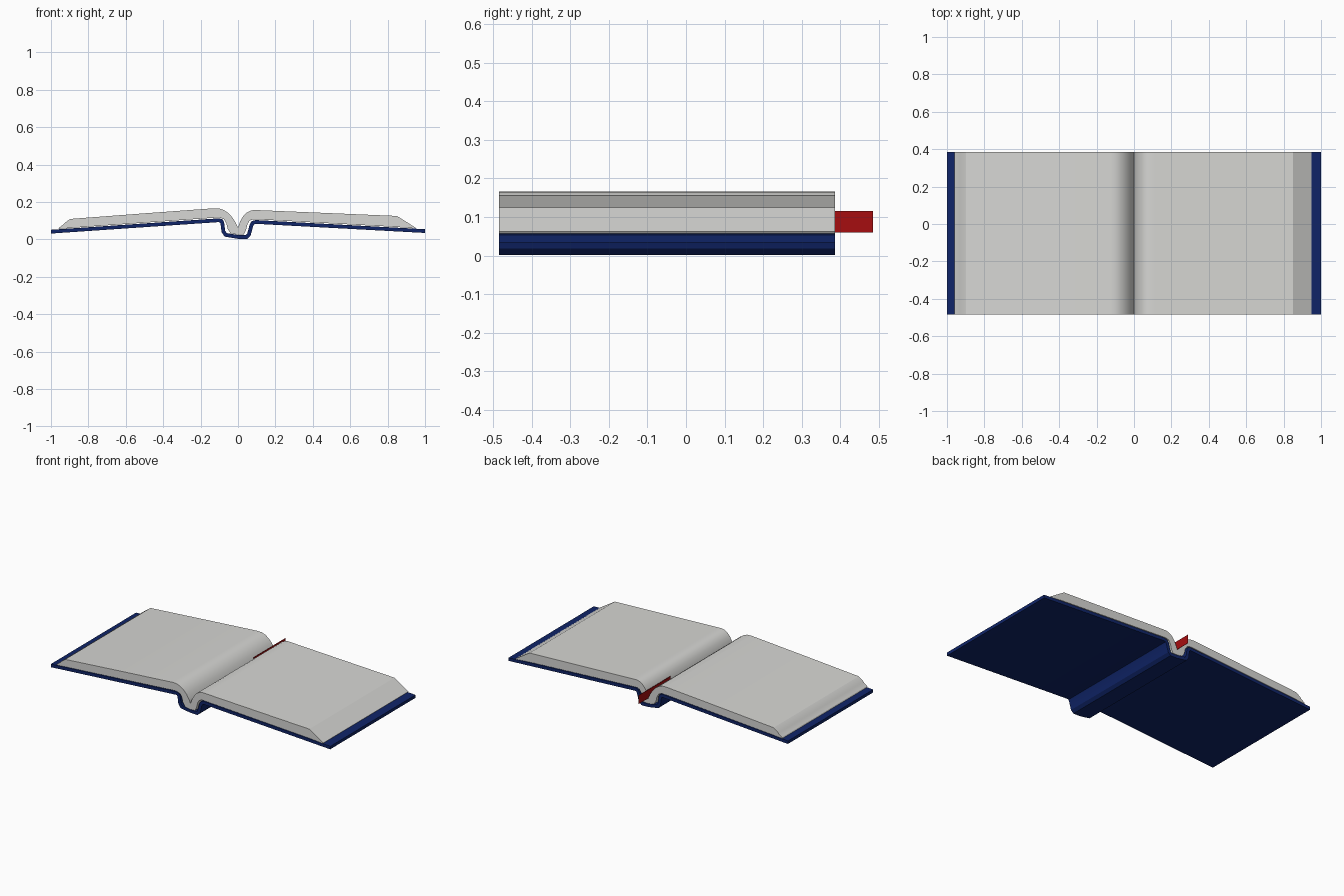
import bpy, bmesh, math
from mathutils import Vector

if "Cube" in bpy.data.objects:
    bpy.data.objects.remove(bpy.data.objects["Cube"])

Y0, Y1 = -0.485, 0.386   # depth of the open book


def material(name, rgb):
    m = bpy.data.materials.new(name)
    m.diffuse_color = (*rgb, 1)
    m.use_nodes = True
    m.node_tree.nodes["Principled BSDF"].inputs["Base Color"].default_value = m.diffuse_color
    return m


NAVY = material("navy_cover", (0.005, 0.018, 0.14))
PAPER = material("paper", (0.68, 0.68, 0.66))
RED = material("ribbon_red", (0.38, 0.004, 0.005))


def strip(name, lower, upper, mat, y0=Y0, y1=Y1, angle=25):
    """Solid between two (x, z) polylines with equal counts, extruded along y."""
    bm = bmesh.new()
    n = len(lower)
    rows = [[bm.verts.new((x, y, z)) for x, z in line]
            for y in (y0, y1) for line in (lower, upper)]
    a, b, c, d = rows            # front low, front up, back low, back up
    for i in range(n - 1):
        for p, q in ((a, b), (d, c), (b, d), (c, a)):
            bm.faces.new((p[i], p[i + 1], q[i + 1], q[i]))
    for i in (0, n - 1):
        bm.faces.new((a[i], b[i], d[i], c[i]))
    bmesh.ops.recalc_face_normals(bm, faces=bm.faces)
    me = bpy.data.meshes.new(name)
    bm.to_mesh(me)
    bm.free()
    ob = bpy.data.objects.new(name, me)
    bpy.context.collection.objects.link(ob)
    me.materials.append(mat)
    bpy.context.view_layer.objects.active = ob
    ob.select_set(True)
    bpy.ops.object.shade_smooth_by_angle(angle=math.radians(angle))
    ob.select_set(False)
    return ob


def offset(line, dist):
    """Mitred parallel copy of a polyline."""
    pts = [Vector(p) for p in line]
    out = []
    for i, p in enumerate(pts):
        d0 = (p - pts[max(i - 1, 0)]).normalized()
        d1 = (pts[min(i + 1, len(pts) - 1)] - p).normalized()
        t = (d0 + d1).normalized()
        out.append(p + Vector((-t.y, t.x)) * dist / max(t.dot(d0 or d1 if d0.length else d1), 0.6))
    return out


# cover: two boards and the dropped spine, one continuous sheet
cover = [(-1, 0.041), (-0.985, 0.042), (-0.105, 0.102), (-0.09, 0.099), (-0.084, 0.088),
         (-0.078, 0.042), (-0.066, 0.024), (0.0, 0.013), (0.045, 0.012), (0.058, 0.024),
         (0.072, 0.076), (0.08, 0.089), (0.095, 0.093), (0.985, 0.045), (1, 0.044)]
strip("cover", offset(cover, -0.010), offset(cover, 0.010), NAVY)

# left page block, with a stepped fore edge
strip("left_pages",
      [(-0.96, 0.056), (-0.932, 0.058), (-0.928, 0.058), (-0.897, 0.061), (-0.5, 0.089),
       (-0.12, 0.116), (-0.098, 0.116), (-0.076, 0.108), (-0.062, 0.085), (-0.055, 0.055),
       (-0.04, 0.032), (0, 0.025)],
      [(-0.957, 0.062), (-0.932, 0.081), (-0.928, 0.087), (-0.897, 0.109), (-0.5, 0.139),
       (-0.13, 0.166), (-0.1, 0.165), (-0.075, 0.156), (-0.05, 0.139), (-0.03, 0.117),
       (-0.013, 0.09), (0, 0.062)], PAPER)

# right page block, with a slanted fore edge
strip("right_pages",
      [(0, 0.025), (0.032, 0.027), (0.043, 0.05), (0.05, 0.08), (0.062, 0.1),
       (0.08, 0.107), (0.1, 0.107), (0.85, 0.066), (0.947, 0.058)],
      [(0, 0.062), (0.011, 0.095), (0.027, 0.123), (0.046, 0.143), (0.066, 0.153),
       (0.085, 0.157), (0.11, 0.156), (0.85, 0.125), (0.95, 0.062)], PAPER)

# ribbon bookmark standing in the gutter
strip("bookmark", [(-0.001, 0.06), (0.001, 0.06)], [(-0.001, 0.116), (0.001, 0.116)],
      RED, 0.16, 0.485)
